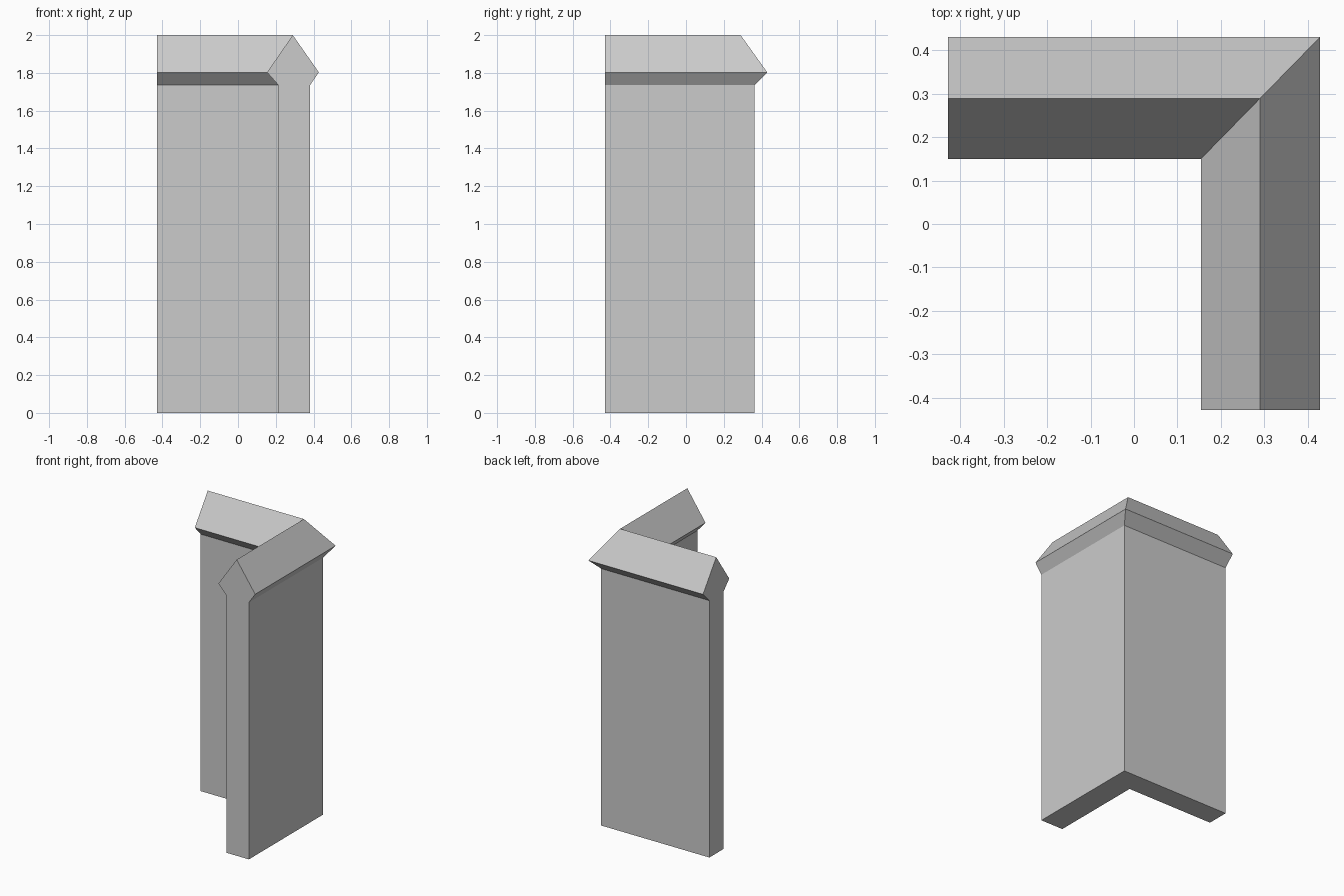
import bpy
import bmesh

cube = bpy.data.objects.get("Cube")
if cube:
    bpy.data.objects.remove(cube, do_unlink=True)

# One plain stone colour
stone = bpy.data.materials.new("light grey stone")
stone.use_nodes = True
grey = (0.6, 0.6, 0.6, 1)
stone.diffuse_color = grey
stone.node_tree.nodes["Principled BSDF"].inputs["Base Color"].default_value = grey

# Wall cross-section with a pointed coping: (x on front arm, y on back arm, z)
profile = [
    (0.214, 0.213, 0), (0.214, 0.213, 1.735), (0.154, 0.15, 1.803),
    (0.29, 0.289, 2),
    (0.428, 0.43, 1.803), (0.381, 0.362, 1.735), (0.381, 0.362, 0),
]
END = -0.428

# Sweep the section from the back arm's end, round the mitred corner, to the front end
bm = bmesh.new()
sections = [
    [bm.verts.new((END, y, z)) for x, y, z in profile],
    [bm.verts.new((x, y, z)) for x, y, z in profile],
    [bm.verts.new((x, END, z)) for x, y, z in profile],
]
count = len(profile)
for a, b in zip(sections, sections[1:]):
    for i in range(count):
        j = (i + 1) % count
        bm.faces.new((a[i], a[j], b[j], b[i]))

# Close the two arm ends
bm.faces.new(sections[0])
bm.faces.new(sections[-1])
bmesh.ops.recalc_face_normals(bm, faces=bm.faces[:])

mesh = bpy.data.meshes.new("corner_wall")
bm.to_mesh(mesh)
bm.free()
mesh.materials.append(stone)
wall = bpy.data.objects.new("corner_wall", mesh)
bpy.context.collection.objects.link(wall)
